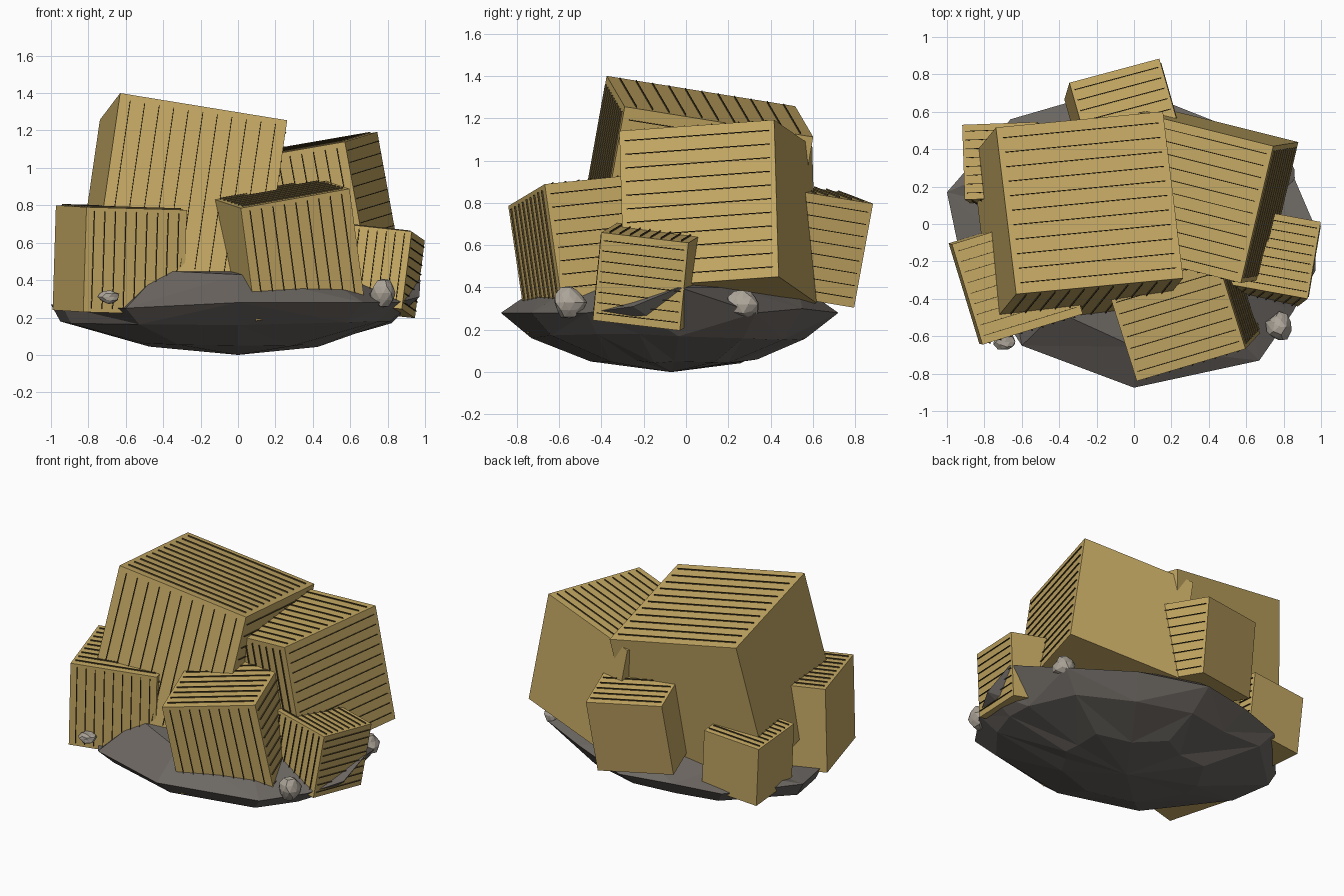
import bpy, bmesh, random
from mathutils import Vector, Matrix

if "Cube" in bpy.data.objects:
    bpy.data.objects.remove(bpy.data.objects["Cube"])

random.seed(4)


def material(name, rgb):
    m = bpy.data.materials.new(name)
    m.diffuse_color = (*rgb, 1)
    m.use_nodes = True
    m.node_tree.nodes["Principled BSDF"].inputs["Base Color"].default_value = m.diffuse_color
    return m


GOLD = material("brassy gold", (0.57, 0.405, 0.13))
DARK = material("dark striation", (0.08, 0.056, 0.02))
ROCK = material("dark grey rock", (0.15, 0.135, 0.122))
STONE = material("pale grey stone", (0.41, 0.37, 0.315))


def finish(bm, name, mat):
    bmesh.ops.recalc_face_normals(bm, faces=bm.faces)
    me = bpy.data.meshes.new(name)
    bm.to_mesh(me)
    bm.free()
    me.materials.append(mat)
    ob = bpy.data.objects.new(name, me)
    bpy.context.collection.objects.link(ob)
    return ob


def add_box(bm, frame, lo, hi):
    """Box between two corners given in the crystal's own axes."""
    lo, hi = Vector(lo), Vector(hi)
    m = frame @ Matrix.Translation((lo + hi) / 2) @ Matrix.Diagonal((*(hi - lo), 1))
    bmesh.ops.create_cube(bm, size=1, matrix=m)


def crystal(name, corner, u, v, lines):
    """Cube hung from its top front left corner; u runs right, v runs back."""
    u, v = Vector(u), Vector(v)
    s = (u.length + v.length) / 2
    x = u.normalized()
    z = x.cross(v).normalized()
    y = z.cross(x)
    frame = Matrix.Translation(corner) @ Matrix((x, y, z)).transposed().to_4x4()
    bm = bmesh.new()
    add_box(bm, frame, (0, 0, -s), (s, s, 0))
    finish(bm, name, GOLD)
    # fine growth lines on the top, front and right faces
    bm = bmesh.new()
    a, b, w, h = 0.035 * s, 0.965 * s, 0.0016, 0.008
    for i in range(lines):
        t = s * (i + 0.75) / (lines + 0.5)
        add_box(bm, frame, (a, t - w, -0.001), (b, t + w, h))
        add_box(bm, frame, (t - w, -h, -b), (t + w, 0.001, -a))
        add_box(bm, frame, (s - 0.001, a, -t - w), (s + h, b, -t + w))
    finish(bm, name + "_striations", DARK)


# cluster of cubic crystals
crystal("large_crystal", (-0.63, -0.375, 1.40), (0.89, 0.085, -0.145), (-0.10, 0.895, -0.145), 11)
crystal("right_crystal", (-0.15, -0.135, 1.015), (0.721, -0.18, 0.125), (0.16, 0.735, 0.05), 11)
crystal("front_crystal", (0.015, -0.84, 0.785), (0.59, 0.175, 0.105), (-0.18, 0.575, 0.06), 9)
crystal("left_crystal", (-0.81, -0.645, 0.79), (0.54, 0.165, -0.015), (-0.155, 0.535, 0.01), 9)
crystal("small_right_crystal", (0.518, -0.325, 0.705), (0.41, -0.075, -0.045), (0.08, 0.41, -0.05), 8)
crystal("back_crystal", (-0.21, 0.28, 0.925), (0.485, 0.13, -0.05), (-0.12, 0.475, -0.08), 8)
crystal("small_left_crystal", (-0.905, 0.13, 0.64), (0.40, 0.015, 0.03), (-0.015, 0.40, -0.02), 8)

# faceted base rock: rim outline (x, y, rim height, shoulder height, underside scale)
RIM = [(0.97, -0.25, 0.31, 0.42, 0.84), (0.975, -0.03, 0.40, 0.42, 0.84),
       (0.82, 0.33, 0.28, 0.40, 0.85), (0.43, 0.55, 0.30, 0.40, 0.85),
       (0.00, 0.72, 0.28, 0.42, 0.80), (-0.35, 0.65, 0.28, 0.38, 0.82),
       (-0.66, 0.56, 0.26, 0.32, 0.90), (-1.00, 0.17, 0.27, 0.25, 0.95),
       (-0.94, -0.12, 0.26, 0.25, 0.95), (-0.60, -0.65, 0.25, 0.45, 0.88),
       (0.00, -0.875, 0.28, 0.43, 0.82), (0.67, -0.73, 0.28, 0.40, 0.86),
       (0.85, -0.47, 0.28, 0.42, 0.88)]
MID = Vector((0, -0.07, 0))
n = len(RIM)
bm = bmesh.new()
rings = []
for part in ("keel", "underside", "rim", "shoulder", "crown"):
    ring = []
    for x, y, rim, shoulder, under in RIM:
        k, z = {"keel": (0.48 * random.uniform(0.85, 1.12), 0.05 + random.uniform(-0.01, 0.015)),
                "underside": (under, 0.165 + random.uniform(-0.015, 0.015)),
                "rim": (1, rim),
                "shoulder": (0.72 * random.uniform(0.95, 1.05), shoulder),
                "crown": (0.4, 0.45)}[part]
        p = MID + (Vector((x, y, 0)) - MID) * k
        ring.append(bm.verts.new((p.x, p.y, z)))
    rings.append(ring)
for low, high in zip(rings, rings[1:]):
    for i in range(n):
        j = (i + 1) % n
        if i % 2:
            bm.faces.new((low[i], low[j], high[j]))
            bm.faces.new((low[i], high[j], high[i]))
        else:
            bm.faces.new((low[i], low[j], high[i]))
            bm.faces.new((low[j], high[j], high[i]))
for ring, z in ((rings[0], 0), (rings[-1], 0.46)):
    tip = bm.verts.new((MID.x, MID.y, z))
    for i in range(n):
        bm.faces.new((ring[i], ring[(i + 1) % n], tip))
finish(bm, "base_rock", ROCK)

# loose pebbles on the rim
PEBBLES = [((-0.69, -0.63, 0.31), (0.06, 0.05, 0.038)),
           ((0.775, -0.55, 0.33), (0.07, 0.078, 0.078)),
           ((0.79, 0.27, 0.32), (0.07, 0.08, 0.075))]
for i, (place, radii) in enumerate(PEBBLES):
    bm = bmesh.new()
    bmesh.ops.create_icosphere(bm, subdivisions=2, radius=1)
    for vert in bm.verts:
        vert.co *= random.uniform(0.82, 1.08)
        vert.co = Vector(place) + Vector([c * r for c, r in zip(vert.co, radii)])
    finish(bm, f"pebble_{i + 1}", STONE)
